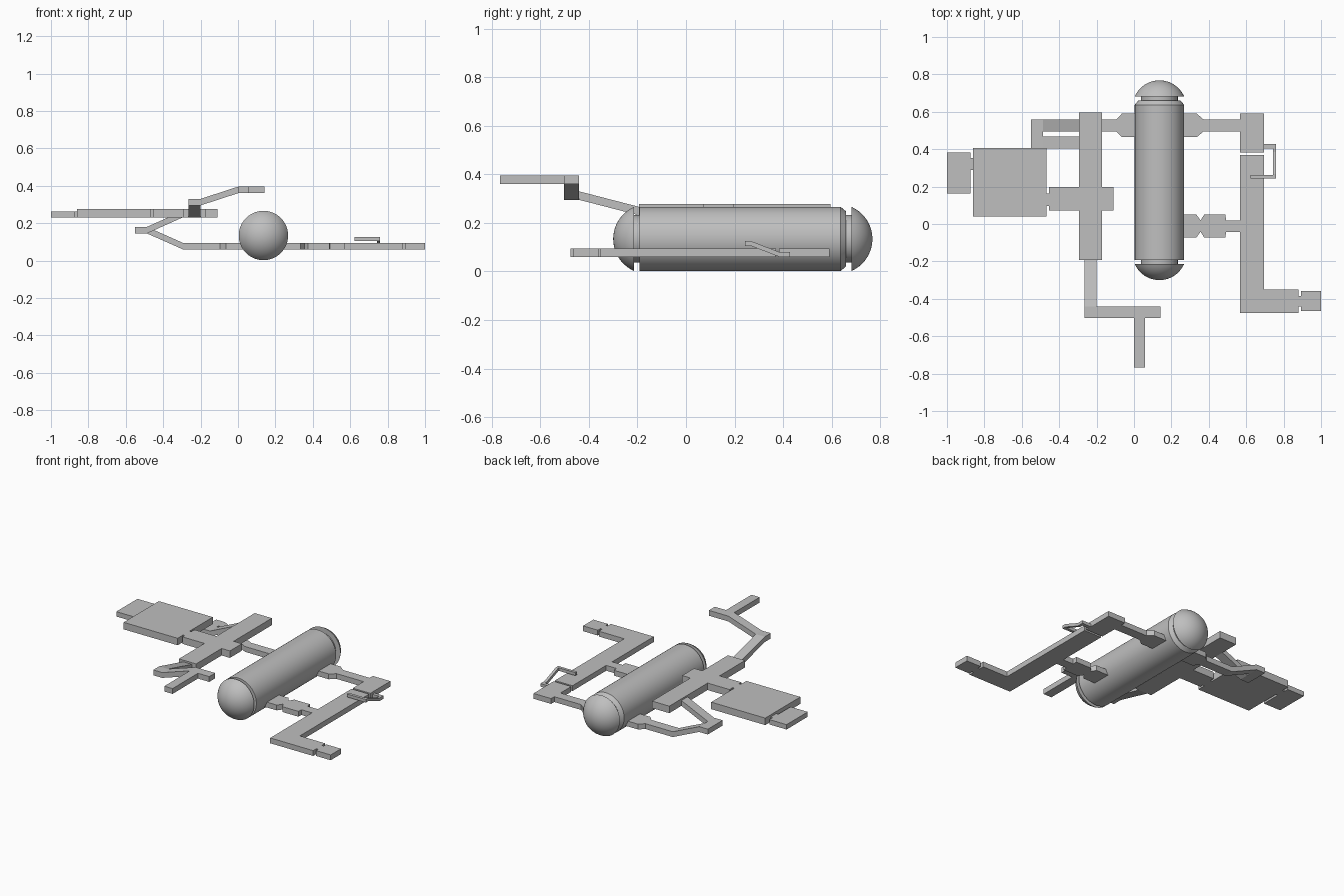
import bpy, bmesh, math

if "Cube" in bpy.data.objects:
    bpy.data.objects.remove(bpy.data.objects["Cube"])

grey = bpy.data.materials.new("plain grey")
grey.diffuse_color = (0.52, 0.52, 0.52, 1)
grey.use_nodes = True
grey.node_tree.nodes["Principled BSDF"].inputs["Base Color"].default_value = grey.diffuse_color


def finish(name, bm):
    bmesh.ops.recalc_face_normals(bm, faces=bm.faces)
    me = bpy.data.meshes.new(name)
    bm.to_mesh(me)
    bm.free()
    me.materials.append(grey)
    ob = bpy.data.objects.new(name, me)
    bpy.context.collection.objects.link(ob)
    return ob


def prism(name, low, high):
    """Solid between two matching 3D outlines."""
    bm = bmesh.new()
    a = [bm.verts.new(p) for p in low]
    b = [bm.verts.new(p) for p in high]
    bm.faces.new(a)
    bm.faces.new(b)
    n = len(a)
    for i in range(n):
        j = (i + 1) % n
        bm.faces.new((a[i], a[j], b[j], b[i]))
    return finish(name, bm)


def slab(name, pts, z0, z1):
    return prism(name, [(x, y, z0) for x, y in pts], [(x, y, z1) for x, y in pts])


def box(name, x0, x1, y0, y1, z0, z1):
    return slab(name, [(x0, y0), (x1, y0), (x1, y1), (x0, y1)], z0, z1)


def strip(name, path, t, a, b, along="x"):
    """Bent strip: path gives (position, underside z), t thickness, a..b width."""
    prof = path + [(u, z + t) for u, z in reversed(path)]
    if along == "x":
        return prism(name, [(u, a, z) for u, z in prof], [(u, b, z) for u, z in prof])
    return prism(name, [(a, u, z) for u, z in prof], [(b, u, z) for u, z in prof])


def bar(name, cy, steps, z0, z1):
    """Flat bar along x with stepped half widths, symmetric about y = cy."""
    pts = [(x, cy - w) for x, w in steps] + [(x, cy + w) for x, w in reversed(steps)]
    return slab(name, pts, z0, z1)


def lathe(name, prof, cx, cz, n=64):
    """Turn (y, radius) pairs round the tank axis."""
    bm = bmesh.new()
    rings = []
    for y, r in prof:
        if r < 1e-4:
            rings.append([bm.verts.new((cx, y, cz))])
        else:
            rings.append([bm.verts.new((cx + r * math.cos(2 * math.pi * i / n), y,
                                        cz + r * math.sin(2 * math.pi * i / n))) for i in range(n)])
    for a, b in zip(rings, rings[1:]):
        for i in range(n):
            j = (i + 1) % n
            q = [a[i % len(a)], a[j % len(a)], b[j % len(b)], b[i % len(b)]]
            bm.faces.new(list(dict.fromkeys(q)))
    ob = finish(name, bm)
    bpy.context.view_layer.objects.active = ob
    ob.select_set(True)
    bpy.ops.object.shade_smooth_by_angle(angle=math.radians(25))
    ob.select_set(False)
    return ob


# tank: domed caps, recessed necks, long body
R, NECK, DOME = 0.132, 0.098, 0.086
SR = (R * R + DOME * DOME) / (2 * DOME)
amax = math.asin(R / SR)
dome = [(SR * (1 - math.cos(amax * i / 10)), SR * math.sin(amax * i / 10)) for i in range(11)]
profile = [(-0.30 + d, r) for d, r in dome]
profile += [(-0.214, NECK), (-0.192, NECK), (-0.192, R), (0.637, R), (0.66, NECK + 0.015),
            (0.66, NECK), (0.682, NECK)]
profile += [(0.768 - d, r) for d, r in reversed(dome)]
lathe("tank", profile, 0.136, 0.134)

Z0, Z1 = 0.06, 0.095

# rear pipes leaving the tank on both sides
rear = [(0.04, 0.063), (-0.065, 0.063), (-0.095, 0.032)]
bar("left_rear_fitting", 0.527, rear, Z0, Z1)
bar("right_rear_fitting", 0.527, [(0.23, 0.063), (0.335, 0.063), (0.372, 0.032), (0.567, 0.032)], Z0, Z1)

# left pipe: climbs outward, turns, climbs back to the upper walkway
strip("left_pipe_out", [(-0.095, Z0), (-0.295, Z0), (-0.487, 0.145)], 0.035, 0.495, 0.559)
box("left_pipe_turn", -0.55, -0.487, 0.405, 0.559, 0.145, 0.18)
strip("left_pipe_return", [(-0.487, 0.145), (-0.295, 0.231)], 0.035, 0.405, 0.469)

# upper left walkway: spine, side arm, wide platform with narrow joint
slab("upper_walkway", [
    (-0.295, -0.193), (-0.17, -0.193), (-0.17, 0.073), (-0.11, 0.073), (-0.11, 0.197),
    (-0.17, 0.197), (-0.17, 0.595), (-0.295, 0.595), (-0.295, 0.197), (-0.455, 0.197),
    (-0.455, 0.163), (-0.467, 0.163), (-0.467, 0.405), (-0.86, 0.405), (-0.86, 0.04),
    (-0.467, 0.04), (-0.467, 0.097), (-0.455, 0.097), (-0.455, 0.073), (-0.295, 0.073)], 0.231, 0.277)
slab("upper_end_pad", [
    (-1.0, 0.163), (-0.875, 0.163), (-0.875, 0.29), (-0.86, 0.29), (-0.86, 0.352),
    (-0.875, 0.352), (-0.875, 0.383), (-1.0, 0.383)], 0.231, 0.263)

# front ramp: forward, across and forward again
strip("front_ramp", [(-0.193, 0.231), (-0.44, 0.295)], 0.035, -0.265, -0.2, "y")
strip("cross_ramp", [(-0.265, 0.295), (-0.2, 0.295), (0.0, 0.36), (0.142, 0.36)], 0.035, -0.502, -0.44)
box("front_prong", 0.0, 0.06, -0.766, -0.502, 0.36, 0.395)

# lower right walkway with stepped end pad
box("right_rear_pad", 0.567, 0.695, 0.383, 0.592, Z0, Z1)
slab("lower_walkway", [
    (0.567, -0.475), (0.88, -0.475), (0.88, -0.44), (0.893, -0.44), (0.893, -0.465),
    (1.0, -0.465), (1.0, -0.358), (0.893, -0.358), (0.893, -0.385), (0.88, -0.385),
    (0.88, -0.35), (0.695, -0.35), (0.695, 0.37), (0.567, 0.37)], Z0, Z1)
bar("right_middle_fitting", -0.011, [
    (0.23, 0.062), (0.333, 0.062), (0.356, 0.03), (0.373, 0.062), (0.373, 0.062)][:3]
    + [(0.375, 0.061), (0.49, 0.061), (0.491, 0.031), (0.567, 0.031)], Z0, Z1)

# small bypass strip bridging the gap in the lower walkway
box("bypass_tab", 0.695, 0.76, 0.405, 0.428, Z0, 0.08)
strip("bypass_slope", [(0.405, Z0), (0.385, Z0), (0.268, 0.105), (0.262, 0.105)], 0.02, 0.742, 0.76, "y")
box("bypass_bar", 0.622, 0.76, 0.243, 0.262, 0.105, 0.125)
